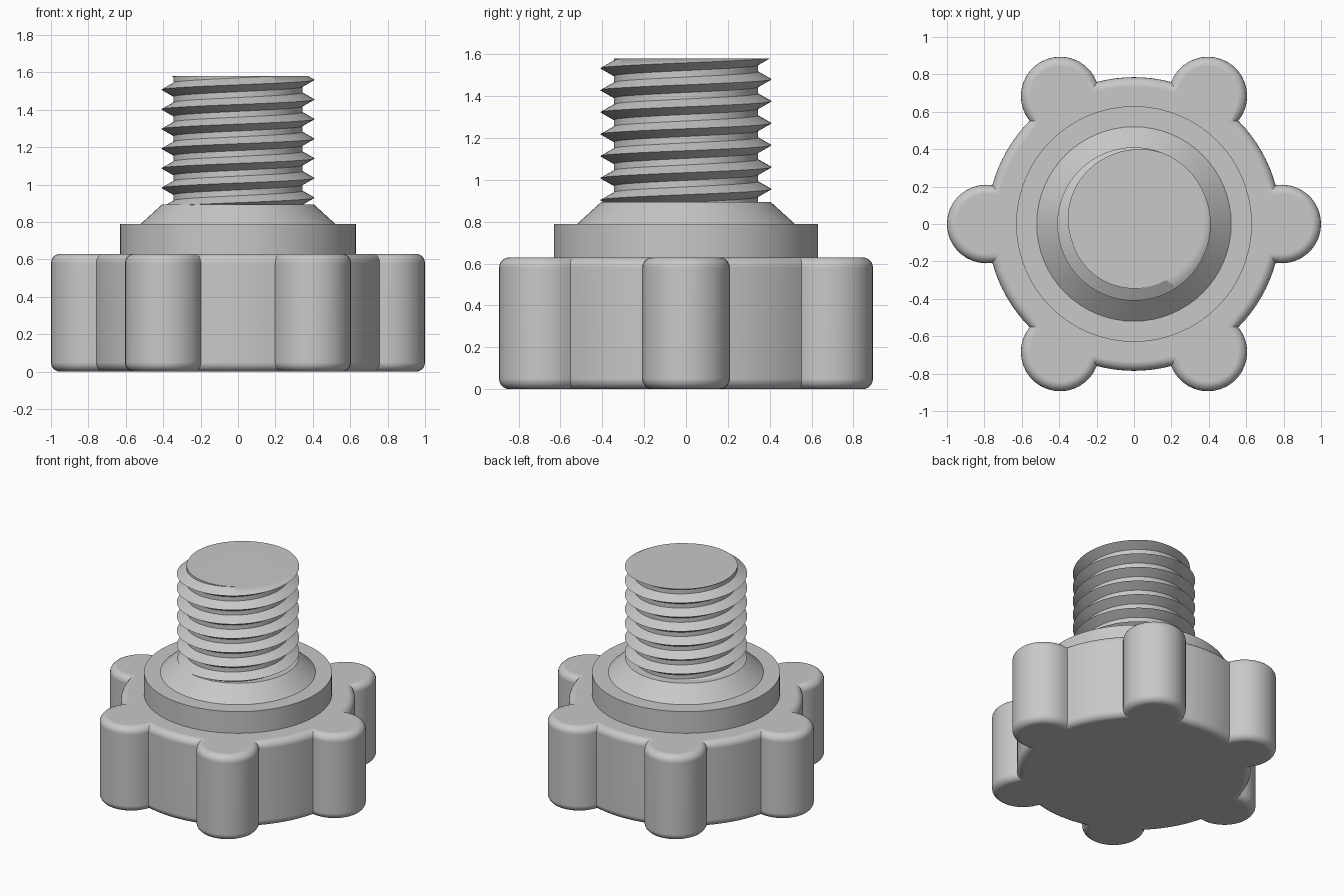
import bpy
import bmesh
from math import pi, cos, sin, acos, atan2
from mathutils import Vector

if "Cube" in bpy.data.objects:
    bpy.data.objects.remove(bpy.data.objects["Cube"], do_unlink=True)

grey = bpy.data.materials.new("plain grey")
grey.use_nodes = True
grey.diffuse_color = (0.58, 0.58, 0.58, 1)
grey.node_tree.nodes["Principled BSDF"].inputs["Base Color"].default_value = grey.diffuse_color


def finish(bm, name):
    """Turn a bmesh into a smooth object with crisp edges."""
    bmesh.ops.recalc_face_normals(bm, faces=bm.faces[:])
    mesh = bpy.data.meshes.new(name)
    bm.to_mesh(mesh)
    bm.free()
    obj = bpy.data.objects.new(name, mesh)
    bpy.context.collection.objects.link(obj)
    mesh.materials.append(grey)
    bpy.ops.object.select_all(action="DESELECT")
    obj.select_set(True)
    bpy.context.view_layer.objects.active = obj
    bpy.ops.object.shade_smooth_by_angle(angle=pi / 6)
    mod = obj.modifiers.new("even shading", "WEIGHTED_NORMAL")
    mod.keep_sharp = True
    return obj


def profile_edges(bm, points):
    verts = [bm.verts.new((r, 0, z)) for r, z in points]
    edges = [bm.edges.new(pair) for pair in zip(verts, verts[1:])]
    return verts + edges


# Grip: a disc with six round lobes, rims rounded over
DISC, LOBE_AT, LOBE, HEIGHT, ROUND = 0.785, 0.79, 0.21, 0.63, 0.05
meet = acos((DISC**2 + LOBE_AT**2 - LOBE**2) / (2 * DISC * LOBE_AT))
sweep = atan2(DISC * sin(meet), DISC * cos(meet) - LOBE_AT)
bm = bmesh.new()
outline = []
for k in range(6):
    turn = k * pi / 3
    for i in range(21):
        a = turn - sweep + 2 * sweep * i / 20
        outline.append((LOBE_AT * cos(turn) + LOBE * cos(a),
                        LOBE_AT * sin(turn) + LOBE * sin(a), 0))
    for i in range(1, 8):
        a = turn + meet + (pi / 3 - 2 * meet) * i / 8
        outline.append((DISC * cos(a), DISC * sin(a), 0))
base = bm.faces.new([bm.verts.new(p) for p in outline])
extruded = bmesh.ops.extrude_face_region(bm, geom=[base], use_keep_orig=True)
top_verts = [g for g in extruded["geom"] if isinstance(g, bmesh.types.BMVert)]
bmesh.ops.translate(bm, verts=top_verts, vec=(0, 0, HEIGHT))
bmesh.ops.recalc_face_normals(bm, faces=bm.faces[:])
rims = [e for e in bm.edges if abs(e.verts[0].co.z - e.verts[1].co.z) < 0.001]
bmesh.ops.bevel(bm, geom=rims, offset=ROUND, offset_type="OFFSET", segments=5,
                profile=0.5, affect="EDGES", clamp_overlap=False)
finish(bm, "grip")

# Collar with the sloping shoulder above it
bm = bmesh.new()
geom = profile_edges(bm, [(0, 0.58), (0.63, 0.58), (0.63, 0.79), (0.52, 0.79),
                          (0.405, 0.895), (0, 0.895)])
bmesh.ops.spin(bm, geom=geom, cent=(0, 0, 0), axis=(0, 0, 1), angle=2 * pi,
               steps=64, use_merge=True)
bmesh.ops.remove_doubles(bm, verts=bm.verts[:], dist=0.0001)
finish(bm, "collar")

# Threaded shaft: one pitch of thread swept up a helix, then trimmed flat
PITCH, STEPS, TURNS = 0.105, 64, 9
ROOT, CREST, HALF = 0.345, 0.41, 0.037
crest_z = 0.93 - 2 * PITCH
start = crest_z - HALF
bm = bmesh.new()
geom = profile_edges(bm, [(ROOT, start), (CREST, crest_z), (ROOT, crest_z + HALF),
                          (ROOT, start + PITCH)])
bmesh.ops.spin(bm, geom=geom, cent=(0, 0, 0), axis=(0, 0, 1),
               dvec=(0, 0, PITCH / STEPS), angle=2 * pi * TURNS, steps=STEPS * TURNS)
# Place every ring exactly on its helix, whatever way the sweep carried it
bmesh.ops.remove_doubles(bm, verts=bm.verts[:], dist=0.0005)
for z, up in ((1.58, 1), (0.86, -1)):
    cut = bmesh.ops.bisect_plane(bm, geom=bm.verts[:] + bm.edges[:] + bm.faces[:],
                                 plane_co=Vector((0, 0, z)), plane_no=Vector((0, 0, up)),
                                 clear_outer=True)
    rim = [g for g in cut["geom_cut"] if isinstance(g, bmesh.types.BMEdge)]
    bmesh.ops.holes_fill(bm, edges=rim, sides=0)
finish(bm, "threaded_shaft")
